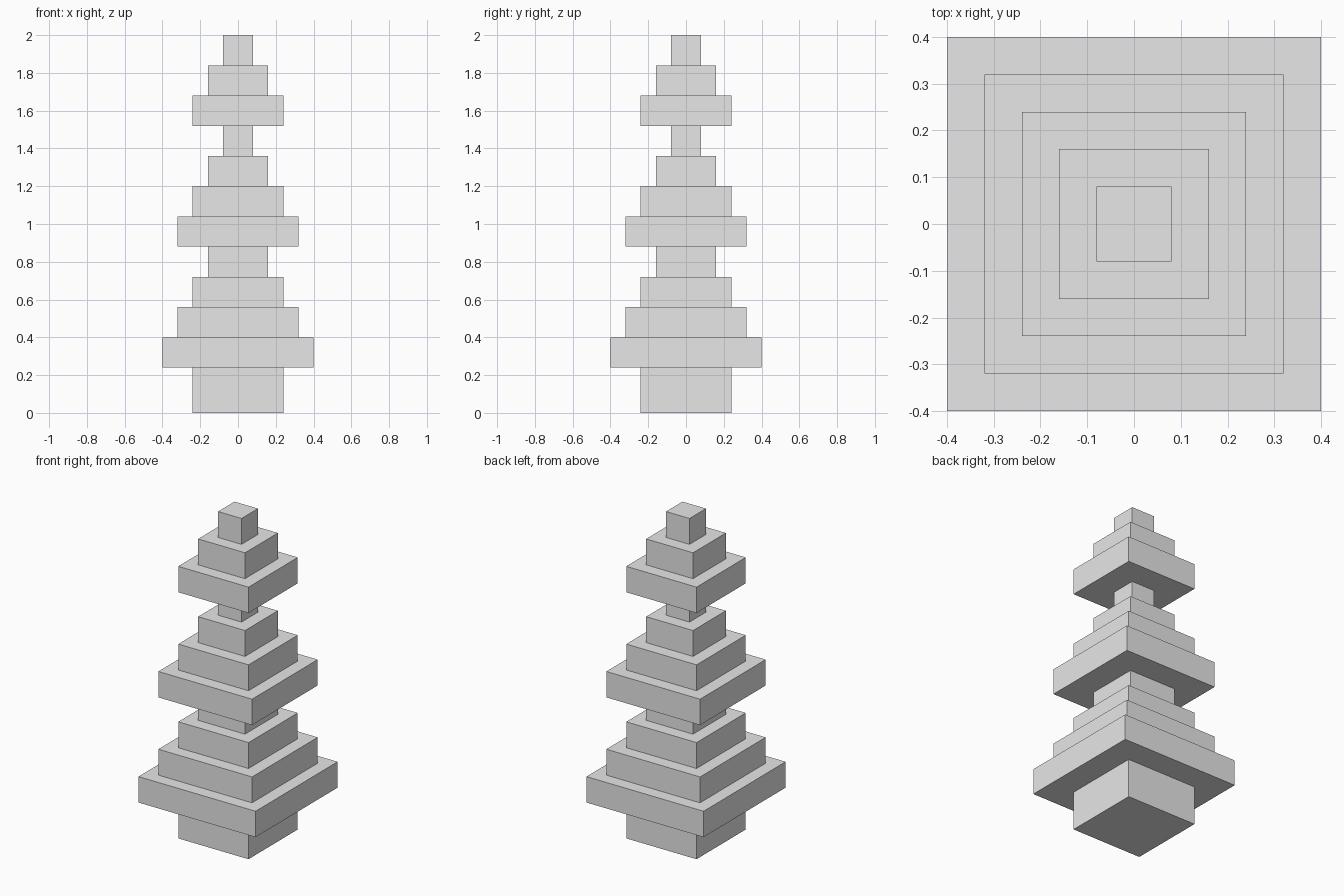
import bpy

default_cube = bpy.data.objects.get("Cube")
if default_cube:
    bpy.data.objects.remove(default_cube, do_unlink=True)

STEP = 0.08      # how far each layer steps in per side
LAYER = 0.16     # layer thickness
TRUNK = 0.24     # trunk height and half width

grey = bpy.data.materials.new("light_grey")
grey.use_nodes = True
grey.diffuse_color = (0.8, 0.8, 0.8, 1)
grey.node_tree.nodes["Principled BSDF"].inputs["Base Color"].default_value = (0.8, 0.8, 0.8, 1)


def slab(name, half, bottom, height):
    """Square block resting at the given height."""
    bpy.ops.mesh.primitive_cube_add(size=1, location=(0, 0, bottom + height / 2))
    obj = bpy.context.object
    obj.name = name
    obj.scale = (2 * half, 2 * half, height)
    bpy.ops.object.transform_apply(location=False, rotation=False, scale=True)
    obj.data.materials.append(grey)


# Trunk
slab("trunk", TRUNK, 0, TRUNK)

# Three stepped tiers of foliage: widest and narrowest layer, in steps
z = TRUNK
for tier, widest, narrowest in (("lower", 5, 2), ("middle", 4, 1), ("upper", 3, 1)):
    for number, steps in enumerate(range(widest, narrowest - 1, -1), 1):
        slab(f"{tier}_foliage_layer_{number}", steps * STEP, z, LAYER)
        z += LAYER
